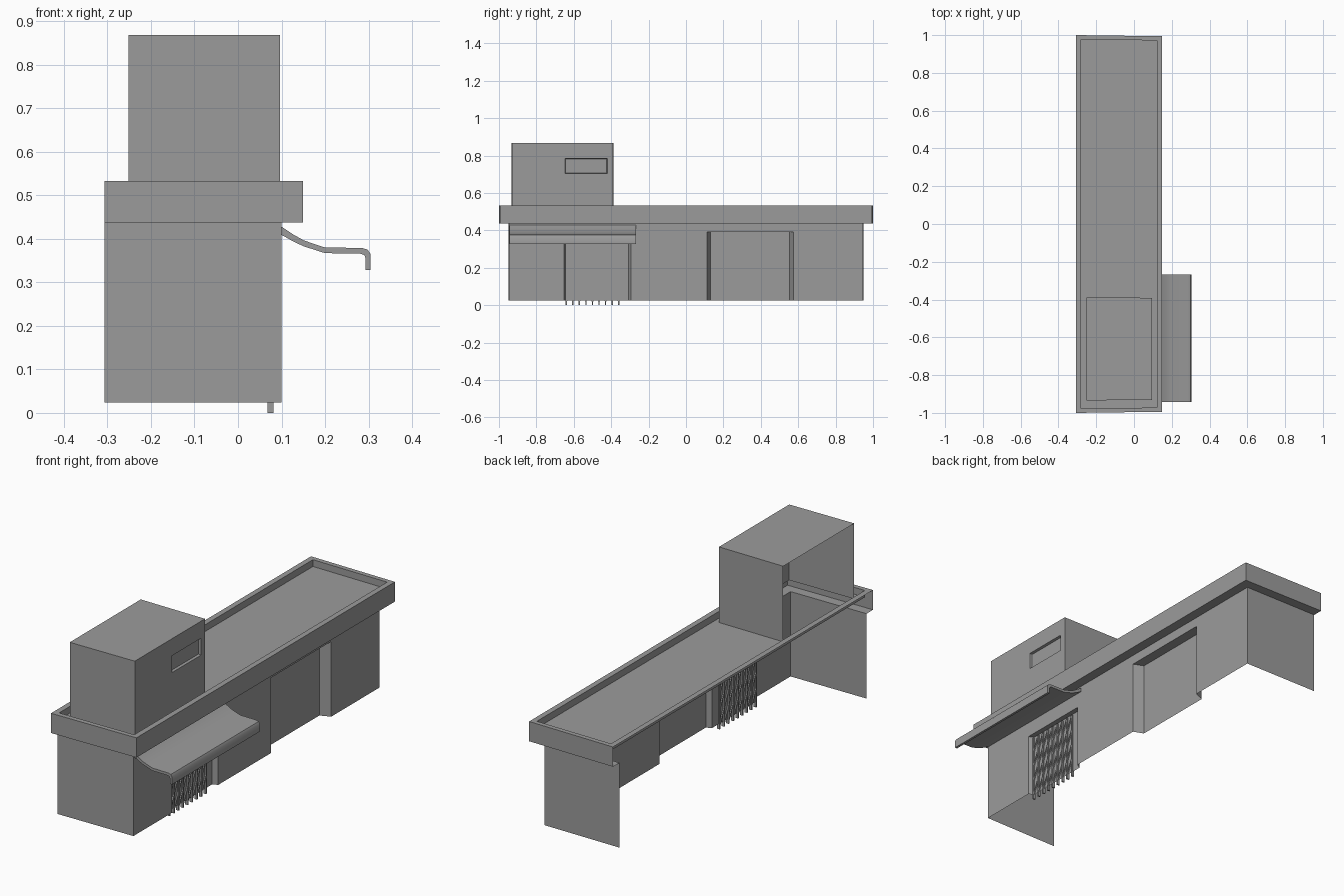
import bpy, bmesh
from mathutils import Vector

if "Cube" in bpy.data.objects:
    bpy.data.objects.remove(bpy.data.objects["Cube"])

grey = bpy.data.materials.new("plain_grey")
grey.use_nodes = True
GREY = (0.33, 0.33, 0.33, 1)
grey.diffuse_color = GREY
grey.node_tree.nodes["Principled BSDF"].inputs["Base Color"].default_value = GREY


def make(name, faces):
    """Join polygons given as point lists into one shell."""
    bm = bmesh.new()
    for f in faces:
        bm.faces.new([bm.verts.new(p) for p in f])
    bmesh.ops.remove_doubles(bm, verts=bm.verts, dist=0.0002)
    me = bpy.data.meshes.new(name)
    bm.to_mesh(me)
    bm.free()
    me.materials.append(grey)
    ob = bpy.data.objects.new(name, me)
    bpy.context.collection.objects.link(ob)
    return ob


def loop(x0, x1, ya, yb, z, slant=0.0):
    """Rectangle from back right round the +x side, ends slanted slightly."""
    return [(x0, ya, z), (x1, ya + slant, z), (x1, yb - slant, z), (x0, yb, z)]


def strip(a, b, closed=False):
    n = len(a)
    return [[a[i], a[(i + 1) % n], b[(i + 1) % n], b[i]]
            for i in range(n if closed else n - 1)]


def side_rect(x, y0, y1, z0, z1):
    return [(x, y0, z0), (x, y1, z0), (x, y1, z1), (x, y0, z1)]


def beam(a, b, w, d):
    """Thin bar of width w along y and depth d along x."""
    a, b = Vector(a), Vector(b)
    ring = [Vector((sx * d / 2, sy * w / 2, 0)) for sx, sy in
            ((-1, -1), (1, -1), (1, 1), (-1, 1))]
    lo, hi = [a + r for r in ring], [b + r for r in ring]
    return strip(lo, hi, True) + [lo[::-1], hi]


# Main levels
BASE, EAVE, ROOF, RIM, TOP = 0.024, 0.437, 0.50, 0.533, 0.868
BACK, FRONT, END = -0.307, 0.10, 0.95

# End walls, back side left open
for name, s in (("right_end_wall", -1), ("left_end_wall", 1)):
    q = [(BACK, s * END, BASE), (FRONT, s * (END - 0.003), BASE),
         (FRONT, s * (END - 0.003), EAVE), (BACK, s * END, EAVE)]
    make(name, [q if s < 0 else q[::-1]])

# Serving wall with a shutter bay and a door bay: start, end, top, depth, jamb slant
bays = [(-0.652, -0.295, 0.335, 0.025, 0.012),
        (0.112, 0.574, 0.39, 0.05, 0.02)]
faces, y = [], -END + 0.003
for y0, y1, top, depth, jamb in bays:
    faces.append(side_rect(FRONT, y, y0, BASE, EAVE))
    faces.append(side_rect(FRONT, y0, y1, top, EAVE))
    outer = side_rect(FRONT, y0, y1, BASE, top)
    inner = side_rect(FRONT - depth, y0 + jamb, y1 - jamb, BASE, top)
    faces += strip(outer, inner, True)[1:] + [inner]
    y = y1
faces.append(side_rect(FRONT, y, END - 0.003, BASE, EAVE))
make("serving_wall", faces)

# Roof tray: soffit, fascia, rim, inner rim wall, floor around the tower
wall = loop(BACK, FRONT, -END, END, EAVE, 0.003)
low = loop(BACK, 0.149, -1, 1, EAVE, 0.006)
high = loop(BACK, 0.149, -1, 1, RIM, 0.006)
lip = loop(-0.28, 0.122, -0.976, 0.976, RIM, 0.004)
floor = loop(-0.28, 0.122, -0.976, 0.976, ROOF, 0.004)
tower_foot = loop(-0.252, 0.096, -0.934, -0.388, ROOF, 0.003)
make("roof_tray", strip(wall, low) + strip(low, high) + strip(high, lip, True)
     + strip(lip, floor, True) + strip(floor, tower_foot, True))

# Roof tower, open at the back, with a shallow window
tower_top = [(px, py, TOP) for px, py, _ in tower_foot]
sides = strip(tower_foot, tower_top)
front = sides.pop(1)
edge = side_rect(0.096, -0.646, -0.421, 0.703, 0.785)
glass = side_rect(0.084, -0.643, -0.424, 0.706, 0.782)
make("roof_tower", sides + [tower_top] + strip(front, edge, True)
     + strip(edge, glass, True))
make("tower_window", [glass])

# Curved awning
upper = [(0.10, 0.428), (0.125, 0.411), (0.15, 0.397), (0.175, 0.388), (0.20, 0.38),
         (0.285, 0.379), (0.298, 0.375), (0.305, 0.364), (0.305, 0.328)]
under = [(0.10, 0.409), (0.125, 0.395), (0.15, 0.383), (0.175, 0.375), (0.20, 0.367),
         (0.28, 0.366), (0.29, 0.363), (0.293, 0.356), (0.293, 0.328)]
outline = upper + under[::-1]
ends = [[(px, py, pz) for px, pz in outline] for py in (-0.943, -0.267)]
awning = make("awning", strip(ends[0], ends[1], True) + [ends[0][::-1], ends[1]])
bpy.context.view_layer.objects.active = awning
awning.select_set(True)
bpy.ops.object.shade_smooth_by_angle(angle=0.6)
awning.select_set(False)

# Folding lattice shutter: uprights with crossed links between them
N, Y0, Y1 = 9, -0.64, -0.36
step = (Y1 - Y0) / (N - 1)
faces = []
for i in range(N):
    yy = Y0 + i * step
    faces += beam((0.075, yy, 0.003), (0.075, yy, 0.333), 0.007, 0.014)
    if i < N - 1:
        for k in range(4):
            za, zb = 0.02 + k * 0.078, 0.02 + (k + 1) * 0.078
            faces += beam((0.079, yy, za), (0.079, yy + step, zb), 0.005, 0.006)
            faces += beam((0.071, yy, zb), (0.071, yy + step, za), 0.005, 0.006)
gate = []
for f in faces:
    gate.append([(p[0], p[1], max(p[2] - 0.003, 0)) for p in f])
make("lattice_shutter", gate)
